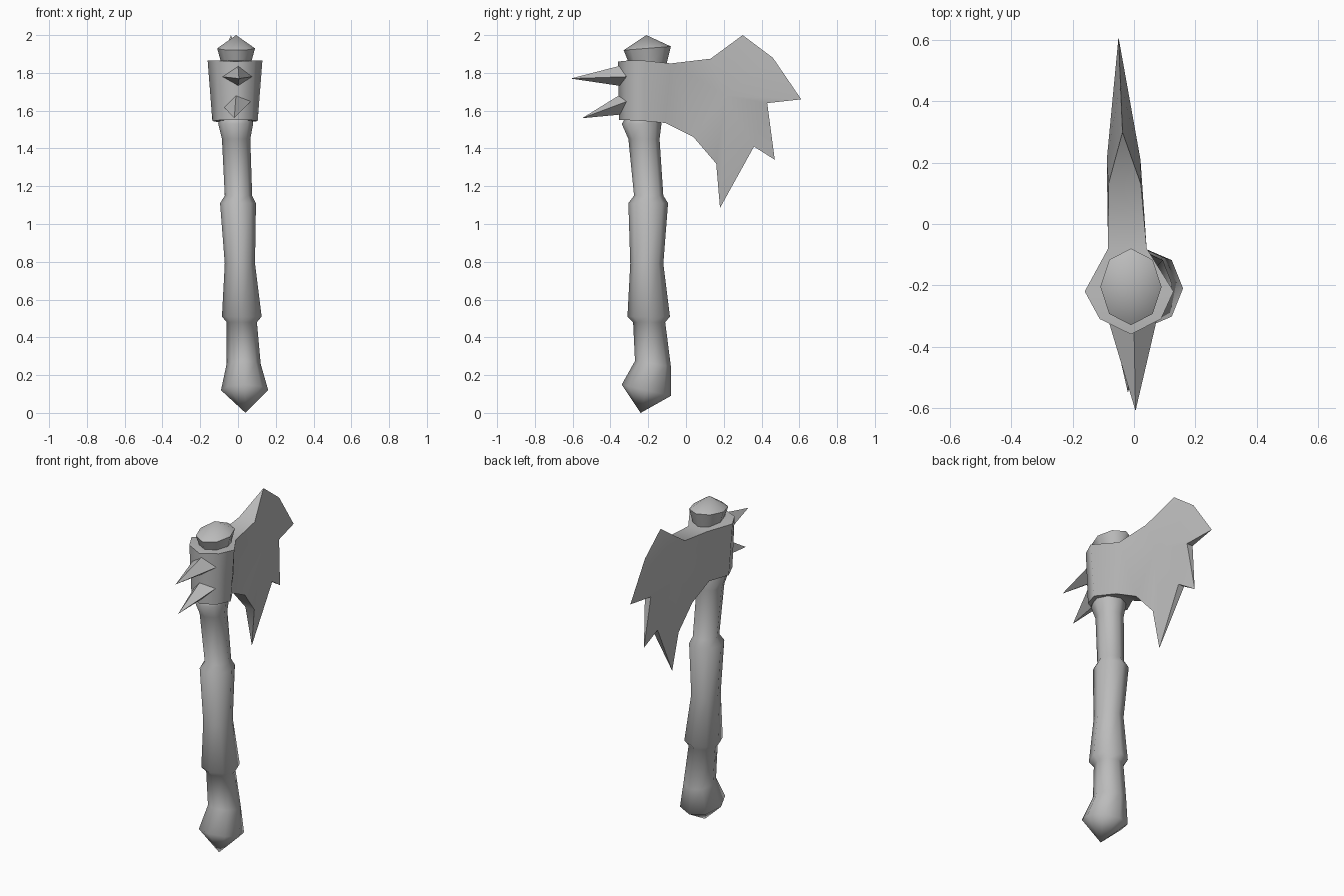
import bpy
import bmesh
from math import sin, cos, tau, radians

if "Cube" in bpy.data.objects:
    bpy.data.objects.remove(bpy.data.objects["Cube"], do_unlink=True)

# One plain grey for the whole axe
grey = bpy.data.materials.new("plain grey")
grey.use_nodes = True
colour = (0.5, 0.5, 0.5, 1.0)
grey.diffuse_color = colour
grey.node_tree.nodes["Principled BSDF"].inputs["Base Color"].default_value = colour


def finish(name, bm, angle):
    """Turn a bmesh into a named object, smooth up to the given angle."""
    bmesh.ops.recalc_face_normals(bm, faces=bm.faces[:])
    mesh = bpy.data.meshes.new(name)
    bm.to_mesh(mesh)
    bm.free()
    mesh.materials.append(grey)
    obj = bpy.data.objects.new(name, mesh)
    bpy.context.collection.objects.link(obj)
    bpy.ops.object.select_all(action="DESELECT")
    obj.select_set(True)
    bpy.context.view_layer.objects.active = obj
    bpy.ops.object.shade_smooth_by_angle(angle=radians(angle))
    return obj


def loft(name, rings, bottom=None, top=None, sides=8, angle=80):
    """Skin rings given as (z, x_min, x_max, y_min, y_max, tilt)."""
    bm = bmesh.new()
    loops = []
    for z, x_min, x_max, y_min, y_max, tilt in rings:
        loop = []
        for i in range(sides):
            a = tau * i / sides
            x = (x_min + x_max) / 2 + (x_max - x_min) / 2 * cos(a)
            y = (y_min + y_max) / 2 + (y_max - y_min) / 2 * sin(a)
            loop.append(bm.verts.new((x, y, z - tilt * sin(a))))
        loops.append(loop)
    for low, high in zip(loops, loops[1:]):
        for i in range(sides):
            j = (i + 1) % sides
            bm.faces.new((low[i], low[j], high[j], high[i]))
    for loop, apex in ((loops[0], bottom), (loops[-1], top)):
        if apex is None:
            bm.faces.new(loop)
        else:
            tip = bm.verts.new(apex)
            for i in range(sides):
                bm.faces.new((loop[i], loop[(i + 1) % sides], tip))
    return finish(name, bm, angle)


# Handle with pointed pommel, thick grip and flared collar
loft("handle", [
    (0.12, -0.09, 0.16, -0.34, -0.08, 0.03),
    (0.26, -0.06, 0.12, -0.27, -0.08, 0.015),
    (0.48, -0.06, 0.10, -0.28, -0.11, 0),
    (0.51, -0.085, 0.125, -0.31, -0.085, 0),
    (0.79, -0.07, 0.09, -0.295, -0.12, 0),
    (1.11, -0.095, 0.095, -0.305, -0.095, 0),
    (1.15, -0.07, 0.075, -0.275, -0.12, 0),
    (1.45, -0.085, 0.065, -0.305, -0.14, 0),
    (1.53, -0.105, 0.08, -0.34, -0.13, 0),
    (1.58, -0.09, 0.07, -0.31, -0.14, 0),
], bottom=(0.04, -0.24, 0))

# Knob on top of the head
loft("top_knob", [
    (1.82, -0.08, 0.06, -0.29, -0.11, 0),
    (1.93, -0.11, 0.09, -0.33, -0.08, -0.01),
], top=(-0.01, -0.21, 2.0), angle=60)

# Axe head: named points as (y, z, half thickness)
points = {
    "front_top": (-0.36, 1.86, 0), "cheek_top": (-0.31, 1.865, 0.10),
    "socket_top": (-0.22, 1.865, 0.145), "neck_top": (-0.08, 1.85, 0.063),
    "shoulder_top": (0.13, 1.875, 0.053),
    "horn": (0.30, 2.0, 0), "edge": (0.46, 1.88, 0), "beak": (0.61, 1.66, 0),
    "upper_notch": (0.43, 1.64, 0.02), "fang": (0.47, 1.34, 0),
    "lower_notch": (0.36, 1.41, 0.02), "beard": (0.18, 1.085, 0),
    "throat": (0.16, 1.32, 0.03), "shoulder_low": (0.04, 1.46, 0.045),
    "neck_low": (-0.11, 1.535, 0.06), "socket_low": (-0.22, 1.545, 0.12),
    "cheek_low": (-0.31, 1.55, 0.085), "front_low": (-0.355, 1.55, 0),
}
outline = list(points)
points["ridge"] = (0.21, 1.68, 0.055)

side_faces = [
    "front_top cheek_top cheek_low front_low",
    "cheek_top socket_top socket_low cheek_low",
    "socket_top neck_top neck_low socket_low",
    "neck_top shoulder_top ridge",
    "neck_top ridge shoulder_low neck_low",
    "upper_notch fang lower_notch",
]
# Blade facets fan out from the central ridge
fan = ["shoulder_top", "horn", "edge", "beak", "upper_notch",
       "lower_notch", "beard", "throat", "shoulder_low"]
side_faces += [f"ridge {a} {b}" for a, b in zip(fan, fan[1:])]

bm = bmesh.new()
left, right = {}, {}
for key, (y, z, half) in points.items():
    middle = -0.025 - 0.042 * y
    left[key] = bm.verts.new((middle + half, y, z))
    right[key] = bm.verts.new((middle - half, y, z)) if half else left[key]
for side in (left, right):
    for names in side_faces:
        bm.faces.new([side[n] for n in names.split()])
# Close the gap between the two sides all along the outline
for a, b in zip(outline, outline[1:]):
    ring = list(dict.fromkeys((left[a], left[b], right[b], right[a])))
    if len(ring) > 2:
        bm.faces.new(ring)
finish("axe_head", bm, 55)


def spike(name, tip, base):
    """Four-sided spike; base corners are (x, y, z)."""
    bm = bmesh.new()
    corners = [bm.verts.new(c) for c in base]
    point = bm.verts.new(tip)
    bm.faces.new(corners)
    for i in range(4):
        bm.faces.new((corners[i], corners[(i + 1) % 4], point))
    finish(name, bm, 40)


# Two spikes on the front of the socket
spike("upper_spike", (0.005, -0.61, 1.77),
      [(-0.085, -0.31, 1.78), (0, -0.34, 1.84), (0.075, -0.31, 1.78), (0, -0.34, 1.73)])
spike("lower_spike", (-0.02, -0.55, 1.56),
      [(-0.075, -0.31, 1.62), (-0.01, -0.34, 1.69), (0.07, -0.31, 1.65), (0, -0.34, 1.58)])
